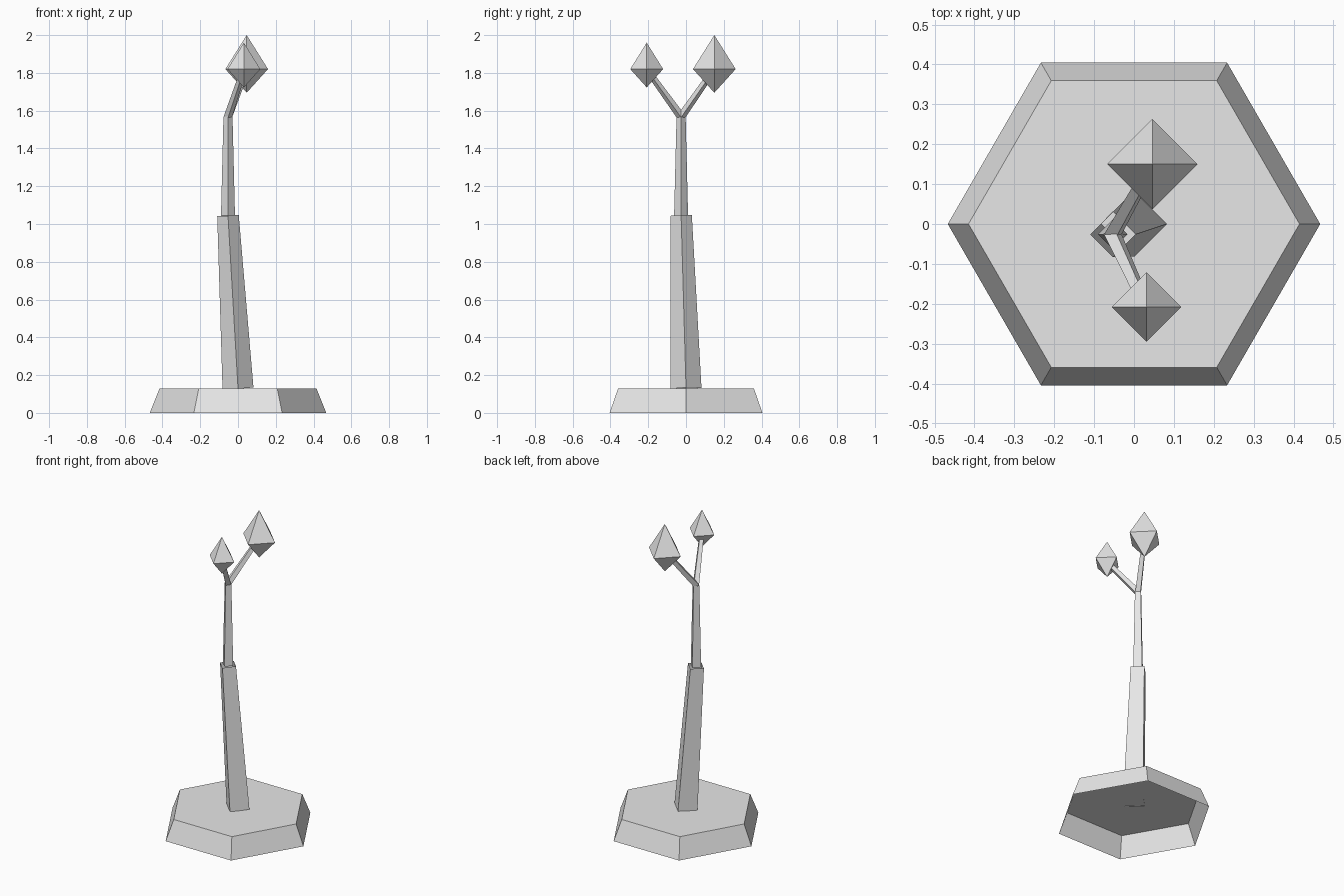
import bpy, bmesh
from math import cos, sin, tau
from mathutils import Vector

if "Cube" in bpy.data.objects:
    bpy.data.objects.remove(bpy.data.objects["Cube"])

grey = bpy.data.materials.new("light grey")
grey.diffuse_color = (0.8, 0.8, 0.8, 1)
grey.use_nodes = True
grey.node_tree.nodes["Principled BSDF"].inputs["Base Color"].default_value = grey.diffuse_color


def add_object(name, bm):
    mesh = bpy.data.meshes.new(name)
    bm.to_mesh(mesh)
    bm.free()
    mesh.materials.append(grey)
    obj = bpy.data.objects.new(name, mesh)
    bpy.context.collection.objects.link(obj)
    return obj


def tube(name, start, end, r1, r2, sides=4, cap_top=False):
    """Open tapered tube; its rings are perpendicular to the axis."""
    start, end = Vector(start), Vector(end)
    turn = Vector((0, 0, 1)).rotation_difference(end - start)
    bm = bmesh.new()
    rings = []
    for centre, r in ((start, r1), (end, r2)):
        rings.append([bm.verts.new(centre + turn @ Vector(
            (r * cos(tau * i / sides), r * sin(tau * i / sides), 0)))
            for i in range(sides)])
    low, high = rings
    for i in range(sides):
        j = (i + 1) % sides
        bm.faces.new((low[i], low[j], high[j], high[i]))
    if cap_top:
        bm.faces.new(high)
    return add_object(name, bm)


def bud(name, centre, r, up, down):
    """Eight-faced bud with a taller upper half."""
    c = Vector(centre)
    bm = bmesh.new()
    ring = [bm.verts.new(c + Vector((r * cos(tau * i / 4), r * sin(tau * i / 4), 0)))
            for i in range(4)]
    top = bm.verts.new(c + Vector((0, 0, up)))
    bottom = bm.verts.new(c - Vector((0, 0, down)))
    for i in range(4):
        a, b = ring[i], ring[(i + 1) % 4]
        bm.faces.new((a, b, top))
        bm.faces.new((b, a, bottom))
    return add_object(name, bm)


# Hexagonal base, hollow underneath
tube("base", (0, 0, 0), (0, 0, 0.13), 0.467, 0.415, sides=6, cap_top=True)

# Leaning lower stem and upright upper stem
knee = (-0.053, -0.026, 1.045)
fork = (-0.053, -0.026, 1.568)
tube("lower_stem", (0, 0, 0.13), knee, 0.082, 0.057)
tube("upper_stem", knee, fork, 0.037, 0.024)

# Forked branches, each ending in a bud
for side, centre, r, up, down in (
        ("back", (0.046, 0.15, 1.82), 0.113, 0.18, 0.125),
        ("front", (0.031, -0.208, 1.82), 0.087, 0.14, 0.097)):
    tube(side + "_branch", fork, centre, 0.022, 0.016)
    bud(side + "_bud", centre, r, up, down)
